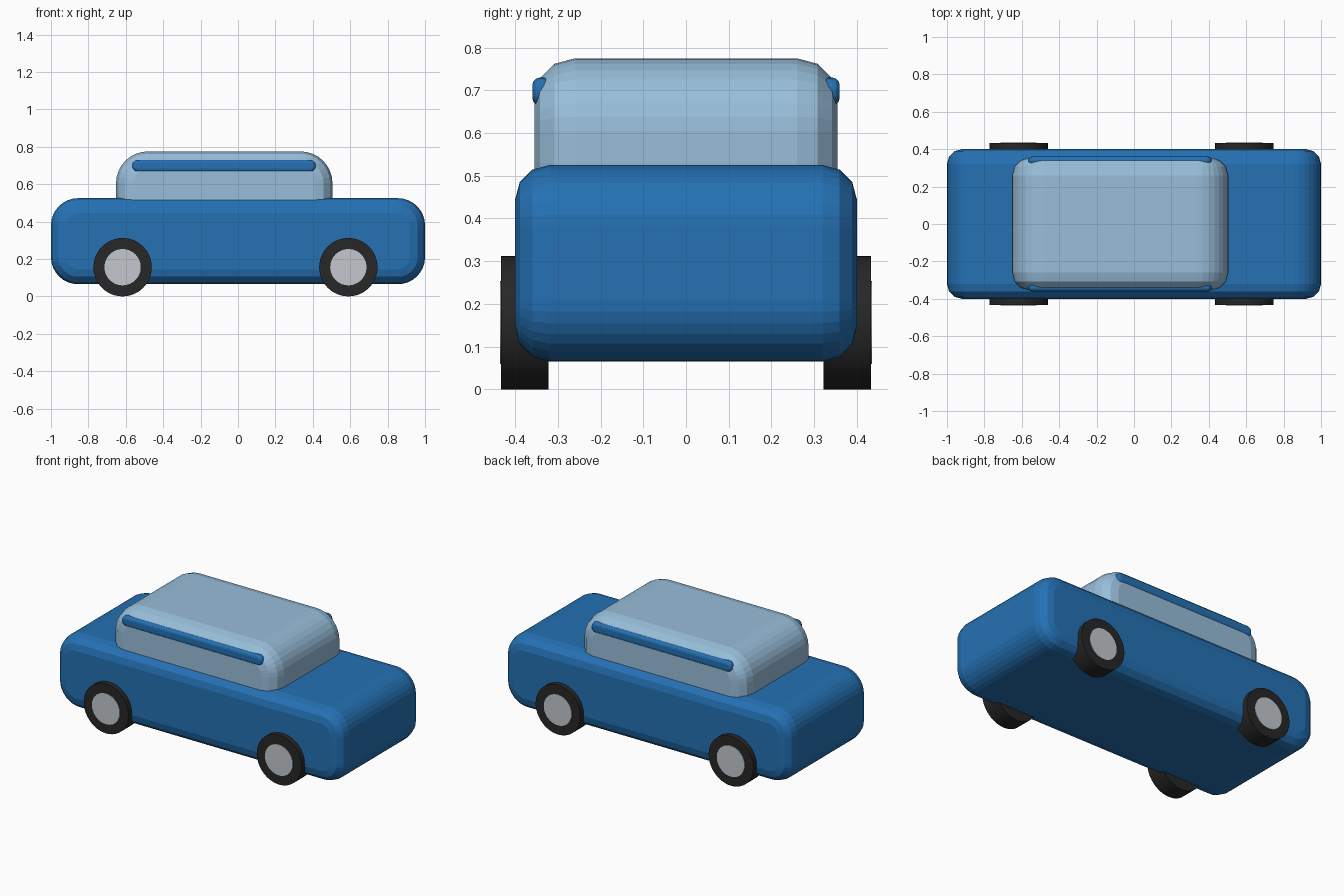
import bpy, bmesh, math

if "Cube" in bpy.data.objects:
    bpy.data.objects.remove(bpy.data.objects["Cube"])


def material(name, rgb):
    m = bpy.data.materials.new(name)
    m.diffuse_color = (*rgb, 1)
    m.use_nodes = True
    m.node_tree.nodes["Principled BSDF"].inputs["Base Color"].default_value = m.diffuse_color
    return m


BLUE = material("body blue", (0.018, 0.165, 0.456))
GLASS = material("pale glass blue", (0.314, 0.515, 0.701))
RUBBER = material("tyre black", (0.02, 0.02, 0.02))
METAL = material("hub grey", (0.55, 0.58, 0.61))


def finish(name, bm, mat, smooth_angle=None):
    bmesh.ops.recalc_face_normals(bm, faces=bm.faces)
    me = bpy.data.meshes.new(name)
    bm.to_mesh(me)
    bm.free()
    me.materials.append(mat)
    ob = bpy.data.objects.new(name, me)
    bpy.context.collection.objects.link(ob)
    if smooth_angle:
        bpy.ops.object.select_all(action='DESELECT')
        ob.select_set(True)
        bpy.context.view_layer.objects.active = ob
        bpy.ops.object.shade_smooth_by_angle(angle=math.radians(smooth_angle))
    return ob


def rounded_rect(x0, x1, z0, z1, r, segs):
    """Outline of a rectangle with round corners, counter-clockwise."""
    corners = [(x1 - r, z1 - r), (x0 + r, z1 - r), (x0 + r, z0 + r), (x1 - r, z0 + r)]
    return [(cx + r * math.cos(a), cz + r * math.sin(a))
            for q, (cx, cz) in enumerate(corners)
            for a in ((q + i / segs) * math.pi / 2 for i in range(segs + 1))]


def rounded_slab(name, mat, x, y, z, radius, bevel, segs=8, steps=3):
    """Rounded rectangle in xz, extruded along y, with rounded rims."""
    bm = bmesh.new()
    turn = [i / steps * math.pi / 2 for i in range(steps + 1)]
    stations = [(y[0] + bevel * (1 - math.sin(t)), bevel * (1 - math.cos(t)))
                for t in reversed(turn)]
    stations += [(y[1] - bevel * (1 - math.sin(t)), bevel * (1 - math.cos(t)))
                 for t in turn]
    rings = []
    for py, d in stations:
        pts = rounded_rect(x[0] + d, x[1] - d, z[0] + d, z[1] - d, radius - d, segs)
        rings.append([bm.verts.new((px, py, pz)) for px, pz in pts])
    for a, b in zip(rings, rings[1:]):
        n = len(a)
        for i in range(n):
            j = (i + 1) % n
            bm.faces.new((a[i], a[j], b[j], b[i]))
    bm.faces.new(rings[0])
    bm.faces.new(rings[-1])
    return finish(name, bm, mat)


def disc(name, mat, cx, cz, r, y0, y1):
    """Cylinder with its axis along y."""
    bm = bmesh.new()
    bmesh.ops.create_cone(bm, cap_ends=True, segments=48, radius1=r, radius2=r,
                          depth=abs(y1 - y0))
    for v in bm.verts:
        px, py, pz = v.co
        v.co = (cx + px, (y0 + y1) / 2 + pz, cz + py)
    return finish(name, bm, mat, 30)


# Main body and glazed cabin
rounded_slab("body", BLUE, (-1, 1), (-0.4, 0.4), (0.065, 0.525), 0.145, 0.08)
rounded_slab("cabin", GLASS, (-0.652, 0.505), (-0.355, 0.355), (0.36, 0.775), 0.17, 0.095)

for side, s in (("right", -1), ("left", 1)):
    # Rail along the upper side of the cabin
    rounded_slab("side_rail_" + side, BLUE, (-0.565, 0.415),
                 sorted((s * 0.315, s * 0.36)), (0.665, 0.73), 0.03, 0.018, segs=5)
    # Wheels with hub caps
    for end, wx in (("rear", -0.617), ("front", 0.59)):
        disc(f"tyre_{end}_{side}", RUBBER, wx, 0.156, 0.156, s * 0.322, s * 0.433)
        disc(f"hub_{end}_{side}", METAL, wx, 0.156, 0.097, s * 0.427, s * 0.436)
